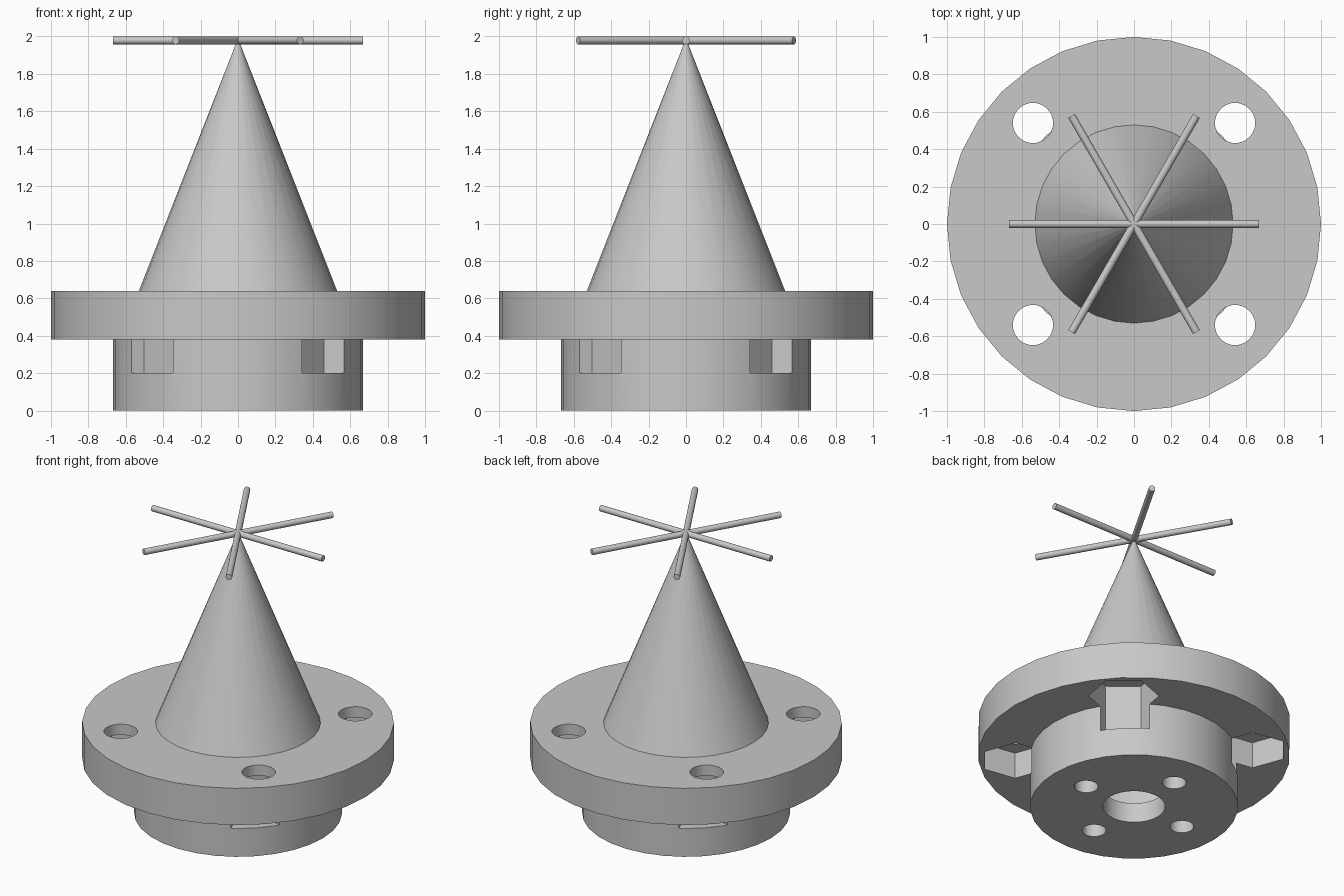
import bpy, bmesh
from math import radians, cos, sin
from mathutils import Matrix, Vector

cube = bpy.data.objects.get("Cube")
if cube:
    bpy.data.objects.remove(cube, do_unlink=True)

grey = bpy.data.materials.new("light_grey")
grey.use_nodes = True
GREY = (0.58, 0.58, 0.58, 1)
grey.diffuse_color = GREY
grey.node_tree.nodes["Principled BSDF"].inputs["Base Color"].default_value = GREY


def finish(name, bm):
    bmesh.ops.recalc_face_normals(bm, faces=bm.faces)
    mesh = bpy.data.meshes.new(name)
    bm.to_mesh(mesh)
    bm.free()
    mesh.materials.append(grey)
    obj = bpy.data.objects.new(name, mesh)
    bpy.context.collection.objects.link(obj)
    return obj


def activate(obj):
    bpy.ops.object.select_all(action="DESELECT")
    obj.select_set(True)
    bpy.context.view_layer.objects.active = obj


def smooth(obj):
    activate(obj)
    bpy.ops.object.shade_smooth_by_angle(angle=radians(30))


def lathe(name, profile, steps=32):
    bm = bmesh.new()
    verts = [bm.verts.new((r, 0, z)) for r, z in profile]
    edges = [bm.edges.new(pair) for pair in zip(verts, verts[1:])]
    bmesh.ops.spin(bm, geom=verts + edges, cent=(0, 0, 0), axis=(0, 0, 1),
                   angle=radians(360), steps=steps, use_merge=True)
    bmesh.ops.remove_doubles(bm, verts=bm.verts, dist=1e-4)
    return finish(name, bm)


def ring_cutter(name, sides, radius, bottom, top, ring, start, twist=0):
    """Four upright prisms spaced evenly around the axis."""
    bm = bmesh.new()
    for i in range(4):
        a = radians(start + 90 * i)
        place = Matrix.Translation((ring * cos(a), ring * sin(a), (bottom + top) / 2))
        bmesh.ops.create_cone(bm, cap_ends=True, segments=sides, radius1=radius,
                              radius2=radius, depth=top - bottom,
                              matrix=place @ Matrix.Rotation(a + radians(twist), 4, "Z"))
    obj = finish(name, bm)
    obj.hide_render = True
    return obj


def cut(obj, cutter):
    mod = obj.modifiers.new("cut", "BOOLEAN")
    mod.operation = "DIFFERENCE"
    mod.solver = "EXACT"
    mod.object = cutter
    activate(obj)
    bpy.ops.object.modifier_apply(modifier=mod.name)
    bpy.data.objects.remove(cutter, do_unlink=True)


# Flanged base with a central bore and an inner cavity
body = lathe("flanged_base", [
    (0, 0.64), (1, 0.64), (1, 0.38), (0.667, 0.38), (0.667, 0), (0.2, 0),
    (0.2, 0.14), (0.5, 0.14), (0.5, 0.5), (0, 0.5)])

# Hexagonal nut pockets, bolt holes and small mounting holes
cut(body, ring_cutter("nut_pockets", 6, 0.226, 0.2, 0.565, 0.764, 45, 5.5))
cut(body, ring_cutter("bolt_holes", 20, 0.108, 0.3, 0.8, 0.764, 45))
cut(body, ring_cutter("mount_holes", 20, 0.077, -0.1, 0.3, 0.4, 0))
smooth(body)

# Tall cone
smooth(lathe("cone", [(0, 0.63), (0.534, 0.63), (0.005, 1.977), (0, 1.977)]))

# Six thin rods radiating from the tip
for i in range(6):
    turn = Matrix.Rotation(radians(60 * i), 4, "Z")
    bm = bmesh.new()
    bmesh.ops.create_cone(
        bm, cap_ends=True, segments=16, radius1=0.021, radius2=0.021, depth=0.667,
        matrix=turn @ Matrix.Translation(Vector((0.3335, 0, 1.979)))
        @ Matrix.Rotation(radians(90), 4, "Y"))
    smooth(finish(f"rod_{i + 1}", bm))
